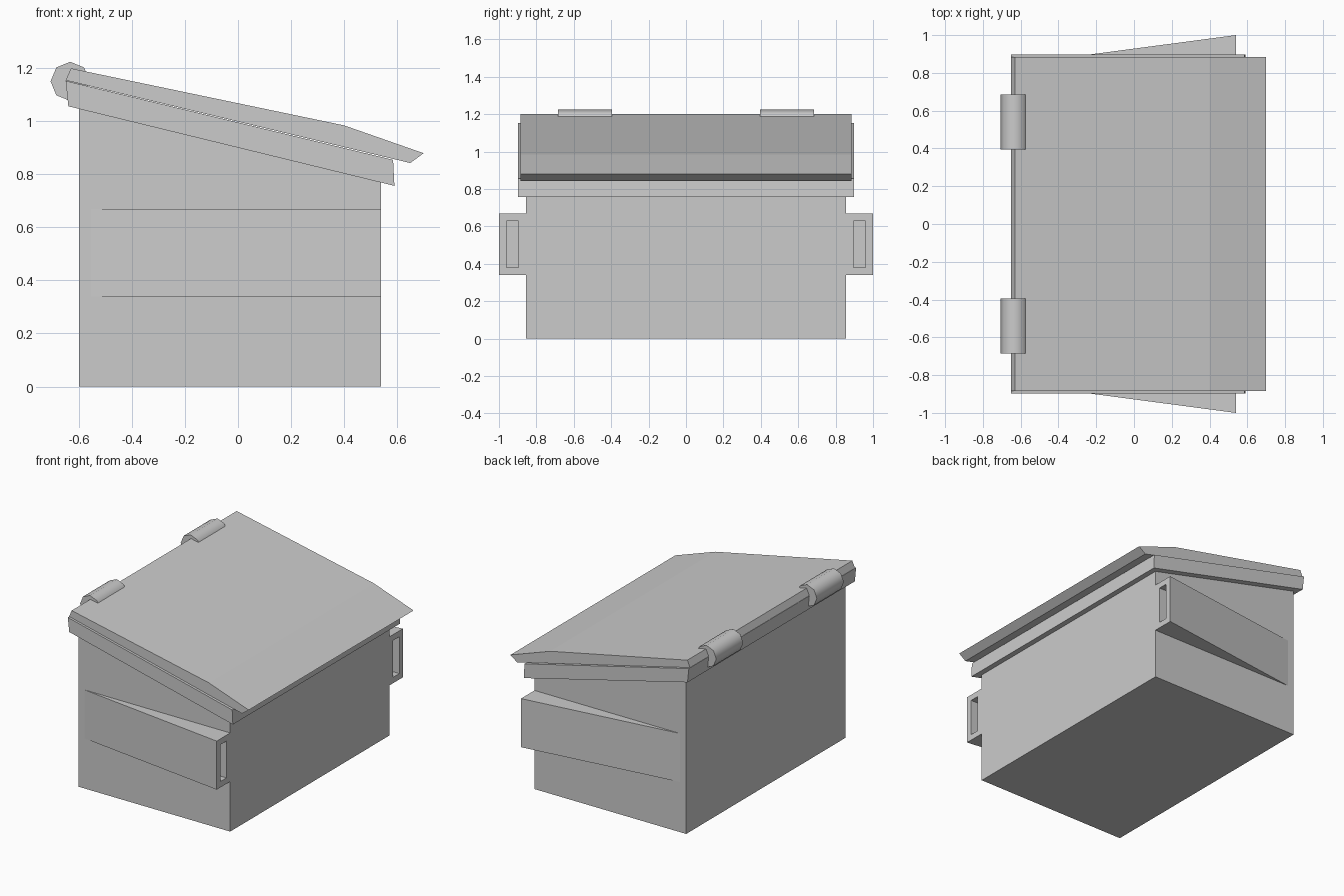
import bpy, bmesh, math

cube = bpy.data.objects.get("Cube")
if cube:
    bpy.data.objects.remove(cube, do_unlink=True)

grey = bpy.data.materials.new("light_grey")
grey.use_nodes = True
grey.diffuse_color = (0.6, 0.6, 0.6, 1)
grey.node_tree.nodes["Principled BSDF"].inputs["Base Color"].default_value = (0.6, 0.6, 0.6, 1)


def finish(name, bm):
    bmesh.ops.recalc_face_normals(bm, faces=bm.faces)
    mesh = bpy.data.meshes.new(name)
    bm.to_mesh(mesh)
    bm.free()
    mesh.materials.append(grey)
    obj = bpy.data.objects.new(name, mesh)
    bpy.context.collection.objects.link(obj)
    return obj


def prism(name, outline, low, high, axis="y"):
    """Extrude a closed outline: (x, z) along y, or (x, y) along z."""
    bm = bmesh.new()
    place = (lambda a, b, t: (a, t, b)) if axis == "y" else (lambda a, b, t: (a, b, t))
    ends = [[bm.verts.new(place(a, b, t)) for a, b in outline] for t in (low, high)]
    for ring in ends:
        bm.faces.new(ring)
    for i in range(len(outline)):
        j = (i + 1) % len(outline)
        bm.faces.new((ends[0][i], ends[0][j], ends[1][j], ends[1][i]))
    return finish(name, bm)


# Bin body with a sloping top
prism("bin_body", [(-0.6, 0), (0.54, 0), (0.54, 0.78), (-0.6, 1.06)], -0.855, 0.855)

# Collar around the mouth of the bin
prism("top_rim", [(-0.64, 1.057), (0.59, 0.757), (0.585, 0.855), (-0.65, 1.153)], -0.898, 0.898)

# Lid with a drooping front lip
prism("lid", [(-0.65, 1.155), (0.65, 0.843), (0.70, 0.88), (0.40, 0.985), (-0.63, 1.2)],
      -0.885, 0.885)

for side, label in ((1, "left"), (-1, "right")):
    # Tapered lifting sleeve, open at its wide end
    wedge = [(-0.555, 0.85), (0.54, 0.85), (0.54, 1.0), (-0.555, 0.855)]
    sleeve = prism(f"{label}_lift_sleeve", [(x, side * y) for x, y in wedge], 0.34, 0.67, "z")
    slot = [(0.44, 0.895), (0.6, 0.895), (0.6, 0.96), (0.44, 0.96)]
    cutter = prism(f"{label}_slot_cutter", [(x, side * y) for x, y in slot], 0.38, 0.63, "z")
    cutter.hide_render = True
    cutter.hide_viewport = True
    cut = sleeve.modifiers.new("slot", "BOOLEAN")
    cut.operation = "DIFFERENCE"
    cut.solver = "EXACT"
    cut.object = cutter

    # Hinge barrel
    ring = [(-0.633 + 0.074 * math.cos(k * math.pi / 4), 1.151 + 0.074 * math.sin(k * math.pi / 4))
            for k in range(8)]
    hinge = prism(f"{label}_hinge", ring, *sorted((side * 0.395, side * 0.685)))
    bpy.ops.object.select_all(action="DESELECT")
    hinge.select_set(True)
    bpy.context.view_layer.objects.active = hinge
    bpy.ops.object.shade_smooth_by_angle(angle=math.radians(50))
